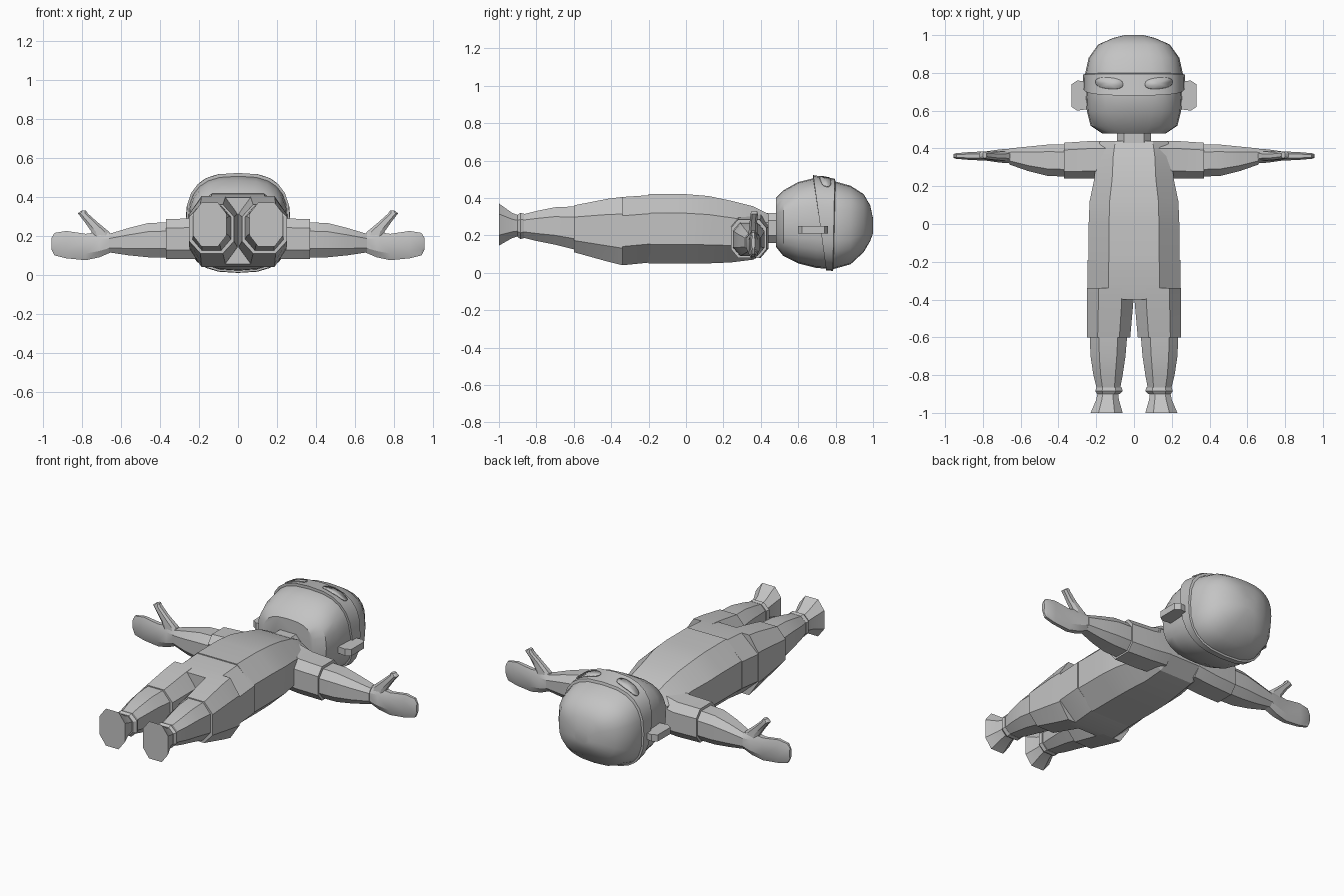
import bpy
import bmesh
import math
from mathutils import Vector
from mathutils.bvhtree import BVHTree

default_cube = bpy.data.objects.get("Cube")
if default_cube:
    bpy.data.objects.remove(default_cube, do_unlink=True)

clay = bpy.data.materials.new("plain grey")
clay.use_nodes = True
GREY = (0.55, 0.55, 0.55, 1)
clay.diffuse_color = GREY
clay.node_tree.nodes["Principled BSDF"].inputs["Base Color"].default_value = GREY


def octagon(flat=0.6, side=0.5):
    """Box outline with chamfered corners, in unit half sizes."""
    quarter = [(1, side), (flat, 1)]
    top = quarter + [(-u, v) for u, v in reversed(quarter)]
    return top + [(-u, -v) for u, v in top]


def rounded(count, power):
    """Superellipse outline, in unit half sizes."""
    outline = []
    for i in range(count):
        angle = math.tau * i / count
        c, s = math.cos(angle), math.sin(angle)
        outline.append((math.copysign(abs(c) ** (2 / power), c),
                        math.copysign(abs(s) ** (2 / power), s)))
    return outline


def finish(name, bm, mirror=False, smooth=25):
    bmesh.ops.recalc_face_normals(bm, faces=bm.faces)
    mesh = bpy.data.meshes.new(name)
    bm.to_mesh(mesh)
    bm.free()
    mesh.materials.append(clay)
    obj = bpy.data.objects.new(name, mesh)
    bpy.context.collection.objects.link(obj)
    if mirror:
        obj.modifiers.new("other side", "MIRROR")
    bpy.ops.object.select_all(action="DESELECT")
    obj.select_set(True)
    bpy.context.view_layer.objects.active = obj
    bpy.ops.object.shade_smooth_by_angle(angle=math.radians(smooth))
    return obj


def loft(name, axis, outline, sections, mirror=False, smooth=25, slant=None):
    """Skin sections given as (position, u low, u high, v low, v high)."""
    bm = bmesh.new()
    rings = []
    for index, (t, u0, u1, v0, v1) in enumerate(sections):
        ring = []
        for u, v in outline:
            along = t + (slant[index] * v if slant else 0)
            place = [(u0 + u1) / 2 + u * (u1 - u0) / 2,
                     (v0 + v1) / 2 + v * (v1 - v0) / 2]
            place.insert(axis, along)
            ring.append(bm.verts.new(place))
        rings.append(ring)
    for a, b in zip(rings, rings[1:]):
        for i in range(len(a)):
            j = (i + 1) % len(a)
            bm.faces.new((a[i], a[j], b[j], b[i]))
    bm.faces.new(rings[0])
    bm.faces.new(rings[-1])
    return finish(name, bm, mirror, smooth)


def centred(rows):
    """Expand (position, half width, low, high) for parts on the middle line."""
    return [(t, -w, w, low, high) for t, w, low, high in rows]


# Head, lying face up
skull = rounded(24, 2.7)
loft("head", 1, skull, centred([
    (.48, .17, .14, .40), (.52, .23, .09, .44), (.6, .25, .05, .485),
    (.7, .255, .025, .51), (.79, .26, .02, .49), (.88, .24, .045, .465),
    (.95, .19, .11, .42), (.985, .11, .17, .36), (1, .05, .21, .29)]), smooth=35)

# Raised band around the head, slanting toward the chin in front
band = loft("mask_band", 1, skull, centred([
    (.715, .25, .03, .505), (.715, .267, .012, .522),
    (.79, .27, .01, .503), (.795, .255, .025, .485)]),
    slant=[-.035, -.035, .005, .005])

# Almond eyes, as thin plates laid on the band
bpy.context.view_layer.update()
surface = BVHTree.FromObject(band, bpy.context.evaluated_depsgraph_get())


def on_band(x, y):
    hit = surface.ray_cast(Vector((x, y, 2)), Vector((0, 0, -1)))[0]
    return hit + Vector((0, 0, .001))


bm = bmesh.new()
middle = bm.verts.new(on_band(.13, .745))
rim = [bm.verts.new(on_band(.13 + .073 * u, .745 + .03 * v + .006 * u))
       for u, v in rounded(16, 2.5)]
for i, vert in enumerate(rim):
    bm.faces.new((middle, vert, rim[(i + 1) % len(rim)]))
eyes = finish("eyes", bm, mirror=True)
plate = eyes.modifiers.new("plate", "SOLIDIFY")
plate.thickness = .006
plate.offset = 1

# Ears
loft("ears", 0, octagon(.5, 1), [
    (.23, .61, .75, .21, .25), (.3, .6, .76, .21, .25),
    (.33, .62, .74, .21, .25)], mirror=True)

# Neck
loft("neck", 1, octagon(), centred([
    (.4, .09, .16, .32), (.52, .09, .16, .32)]))

# Shirt body and sleeves
loft("shirt", 1, octagon(.55, .45), centred([
    (-.2, .24, .05, .42), (0, .24, .05, .42), (.12, .235, .05, .41),
    (.24, .21, .055, .385), (.36, .2, .07, .355), (.44, .18, .14, .315)]))
loft("sleeves", 0, octagon(.6, .55), [
    (.1, .24, .44, .09, .32), (.22, .24, .44, .08, .29),
    (.37, .24, .43, .08, .285)], mirror=True)

# Arms, hands and thumbs
loft("arms", 0, octagon(.55, .5), [
    (.34, .25, .42, .09, .27), (.46, .255, .42, .09, .265),
    (.56, .28, .41, .1, .24), (.66, .315, .4, .115, .21)], mirror=True)
loft("hands", 0, octagon(.5, .5), [
    (.64, .32, .4, .12, .21), (.71, .325, .395, .09, .22),
    (.78, .335, .385, .075, .21), (.88, .34, .38, .085, .225),
    (.94, .345, .375, .1, .215), (.955, .35, .37, .13, .19)], mirror=True)
loft("thumbs", 2, octagon(.5, .5), [
    (.16, .64, .74, .33, .39), (.22, .66, .75, .335, .385),
    (.27, .72, .785, .34, .38), (.315, .77, .82, .345, .385),
    (.33, .78, .8, .35, .38)], mirror=True)

# Shorts: hips and two separate legs
loft("shorts_hips", 1, octagon(.55, .45), centred([
    (-.19, .245, .055, .415), (-.34, .247, .04, .405), (-.4, .247, .055, .395)]))
loft("shorts_legs", 1, octagon(.5, .5), [
    (-.34, .002, .248, .04, .405), (-.42, .004, .25, .06, .395),
    (-.6, .02, .25, .11, .36)], mirror=True)

# Lower legs and ankle cuffs
loft("lower_legs", 1, octagon(.5, .5), [
    (-.58, .035, .235, .12, .355), (-.7, .045, .23, .15, .35),
    (-.8, .06, .215, .17, .33), (-.88, .075, .195, .19, .31)], mirror=True)
loft("ankle_cuffs", 1, octagon(.5, .5), [
    (-.865, .065, .2, .185, .315), (-.885, .06, .205, .18, .32),
    (-.9, .075, .195, .19, .31)], mirror=True)

# Feet, flaring to flat soles
loft("feet", 1, octagon(.5, .5), [
    (-.88, .085, .19, .2, .3), (-.93, .08, .2, .185, .32),
    (-1, .06, .23, .145, .37)], mirror=True)
